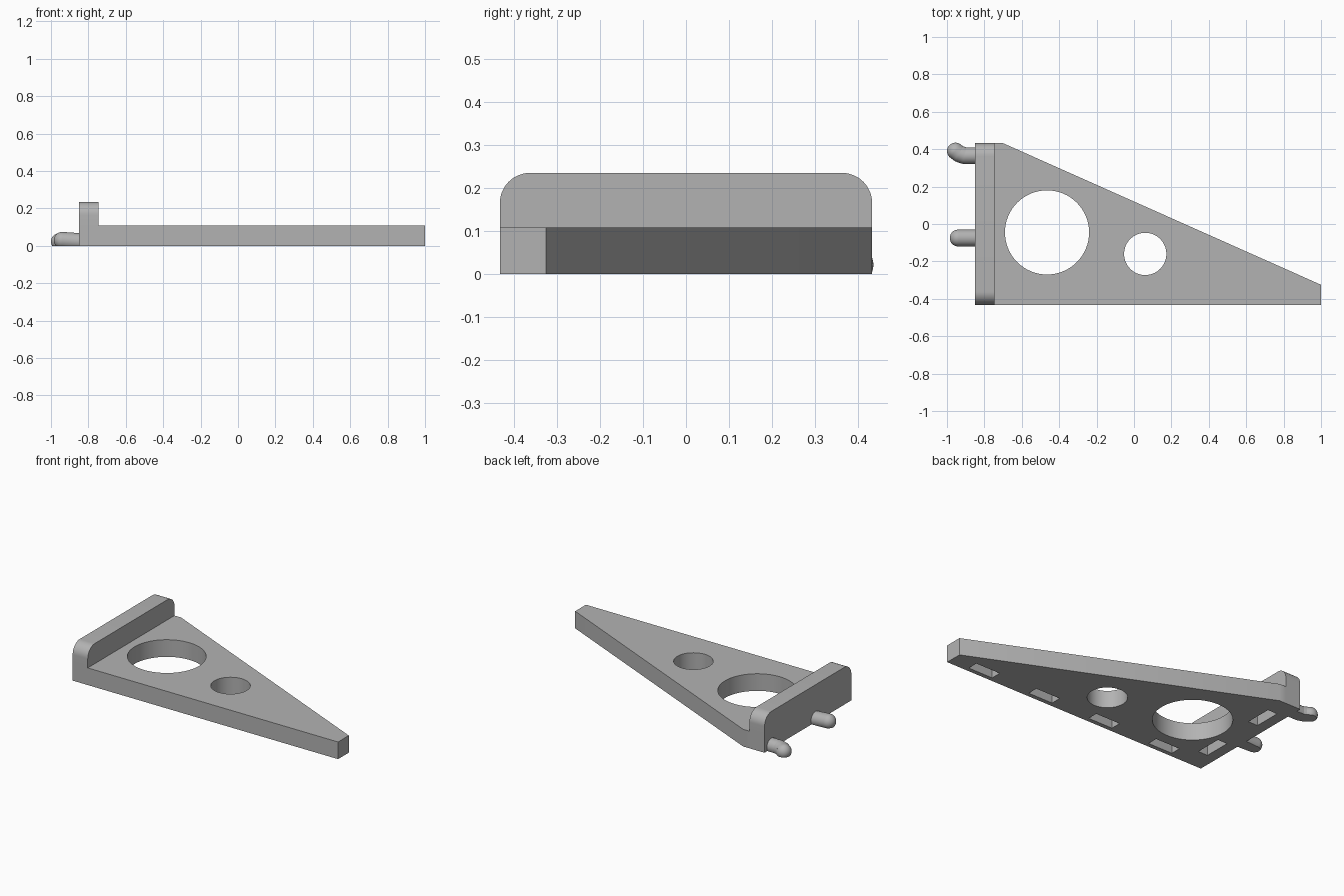
import bpy, bmesh
from math import pi, sin, cos
from mathutils import Vector

old = bpy.data.objects.get("Cube")
if old:
    bpy.data.objects.remove(old, do_unlink=True)

grey = bpy.data.materials.new("plain grey")
grey.use_nodes = True
colour = (0.45, 0.45, 0.45, 1)
grey.diffuse_color = colour
grey.node_tree.nodes["Principled BSDF"].inputs["Base Color"].default_value = colour


def add_object(name, bm):
    bmesh.ops.recalc_face_normals(bm, faces=bm.faces)
    mesh = bpy.data.meshes.new(name)
    bm.to_mesh(mesh)
    bm.free()
    mesh.materials.append(grey)
    ob = bpy.data.objects.new(name, mesh)
    bpy.context.collection.objects.link(ob)
    return ob


def prism(name, points, offset):
    """Extrude a flat outline of 3D points along an offset."""
    bm = bmesh.new()
    face = bm.faces.new([bm.verts.new(p) for p in points])
    new = bmesh.ops.extrude_face_region(bm, geom=[face], use_keep_orig=True)["geom"]
    bmesh.ops.translate(bm, vec=offset, verts=[v for v in new if isinstance(v, bmesh.types.BMVert)])
    return add_object(name, bm)


def apply_boolean(target, tool, operation):
    mod = target.modifiers.new("cut", "BOOLEAN")
    mod.operation, mod.object, mod.solver = operation, tool, "EXACT"
    bpy.context.view_layer.objects.active = target
    bpy.ops.object.modifier_apply(modifier=mod.name)
    bpy.data.objects.remove(tool, do_unlink=True)


def circle(x, y, r, z, n=64):
    return [(x + r * cos(2 * pi * i / n), y + r * sin(2 * pi * i / n), z) for i in range(n)]


def smooth(ob):
    bpy.ops.object.select_all(action="DESELECT")
    ob.select_set(True)
    bpy.context.view_layer.objects.active = ob
    bpy.ops.object.shade_smooth_by_angle(angle=0.6)


LEFT, HALF, THICK = -0.85, 0.432, 0.108

# Tapering plate
outline = [(LEFT, -HALF), (1, -HALF), (1, -0.325), (-0.7, HALF), (LEFT, HALF)]
bracket = prism("bracket_body", [(x, y, 0) for x, y in outline], (0, 0, THICK))

# Upright back wall with rounded top corners
R, TOP = 0.07, 0.235
wall_profile = [(LEFT, -HALF, 0), (LEFT, HALF, 0)]
for side, start in ((1, 0), (-1, pi / 2)):
    for i in range(13):
        a = start + pi / 2 * i / 12
        wall_profile.append((LEFT, side * (HALF - R) + R * cos(a), TOP - R + R * sin(a)))
wall = prism("back_wall", wall_profile, (0.105, 0, 0))
apply_boolean(bracket, wall, "UNION")

# Two round through-holes
for x, y, r in ((-0.465, -0.045, 0.225), (0.06, -0.16, 0.113)):
    apply_boolean(bracket, prism("hole_cutter", circle(x, y, r, -0.1), (0, 0, 0.4)), "DIFFERENCE")

# Blind slots in the underside, along the front and left edges
slots = [(0.78 - 0.437 * i, -0.372, 0.085, 0.033) for i in range(4)]
slots += [(-0.75, y, 0.033, 0.085) for y in (-0.21, 0.225)]
for x, y, w, d in slots:
    corners = [(x + sx * w, y + sy * d, -0.05) for sx, sy in ((-1, -1), (1, -1), (1, 1), (-1, 1))]
    apply_boolean(bracket, prism("slot_cutter", corners, (0, 0, 0.12)), "DIFFERENCE")
smooth(bracket)


# Round pegs, flattened where they meet the ground
def peg(name, path, r=0.045):
    bm = bmesh.new()
    path = [Vector(p) for p in path]
    for a, b in zip(path, path[1:]):
        matrix = (b - a).to_track_quat("Z", "Y").to_matrix().to_4x4()
        matrix.translation = (a + b) / 2
        bmesh.ops.create_cone(bm, cap_ends=True, segments=32, radius1=r, radius2=r,
                              depth=(b - a).length, matrix=matrix)
        ball = bmesh.ops.create_uvsphere(bm, u_segments=32, v_segments=16, radius=r)
        bmesh.ops.translate(bm, vec=b, verts=ball["verts"])
    cut = bmesh.ops.bisect_plane(bm, geom=bm.verts[:] + bm.edges[:] + bm.faces[:],
                                 plane_co=(0, 0, 0), plane_no=(0, 0, -1), clear_outer=True)
    edges = [e for e in cut["geom_cut"] if isinstance(e, bmesh.types.BMEdge)]
    bmesh.ops.holes_fill(bm, edges=edges, sides=0)
    smooth(add_object(name, bm))


peg("straight_peg", [(-0.84, -0.075, 0.022), (-0.94, -0.075, 0.029)])
peg("hooked_peg", [(-0.84, 0.365, 0.022), (-0.905, 0.365, 0.022),
                   (-0.935, 0.375, 0.022), (-0.955, 0.39, 0.022)])
